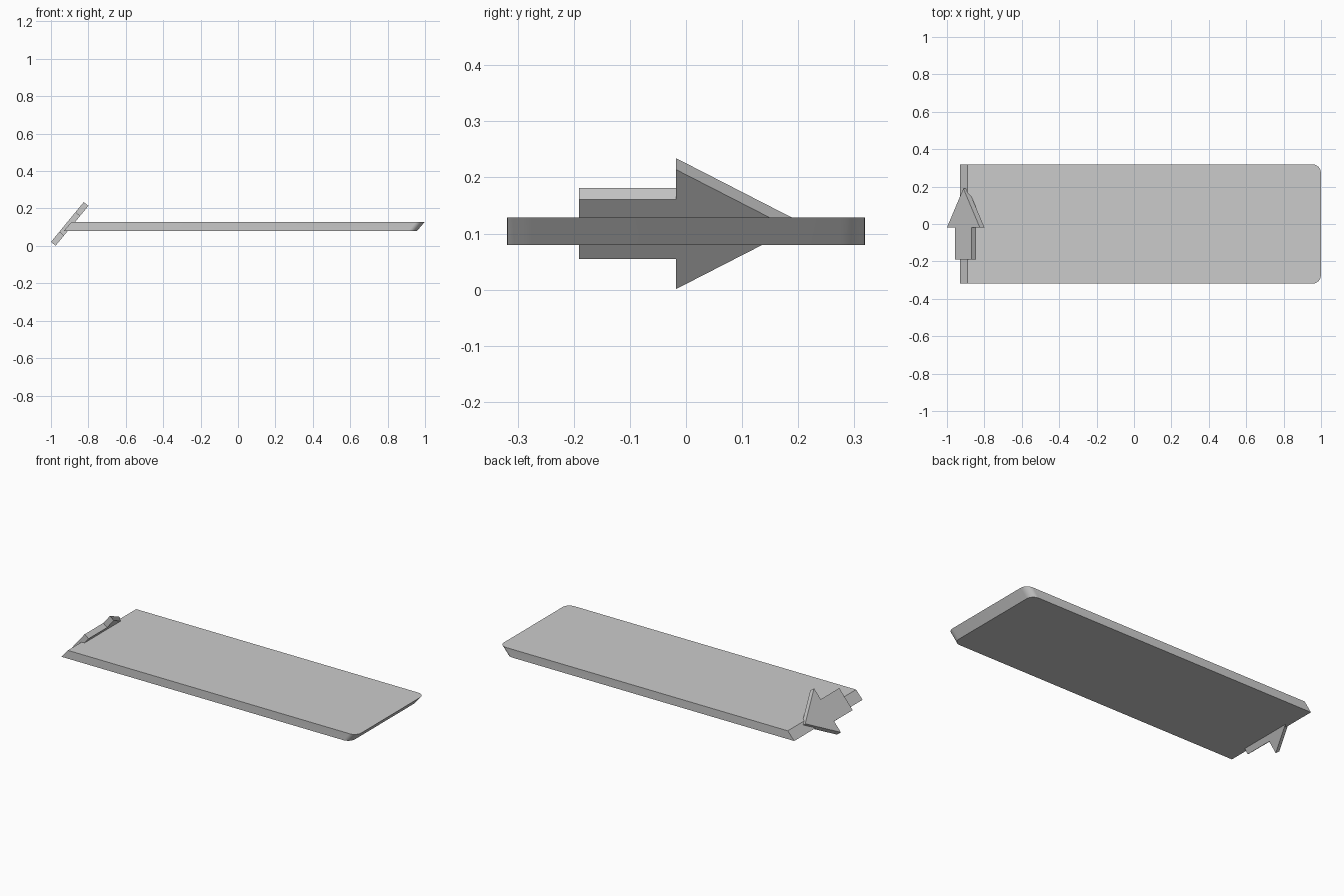
import bpy, bmesh, math
from mathutils import Vector

cube = bpy.data.objects.get("Cube")
if cube:
    bpy.data.objects.remove(cube, do_unlink=True)

grey = bpy.data.materials.new("plain grey")
grey.use_nodes = True
GREY = (0.6, 0.6, 0.6, 1)
grey.diffuse_color = GREY
grey.node_tree.nodes["Principled BSDF"].inputs["Base Color"].default_value = GREY


def prism(name, outline, offset):
    """Sweep a flat outline along an offset into a closed solid."""
    bm = bmesh.new()
    base = bm.faces.new([bm.verts.new(p) for p in outline])
    swept = bmesh.ops.extrude_face_region(bm, geom=[base], use_keep_orig=True)
    verts = [g for g in swept["geom"] if isinstance(g, bmesh.types.BMVert)]
    bmesh.ops.translate(bm, verts=verts, vec=offset)
    bmesh.ops.recalc_face_normals(bm, faces=bm.faces[:])
    mesh = bpy.data.meshes.new(name)
    bm.to_mesh(mesh)
    bm.free()
    mesh.materials.append(grey)
    obj = bpy.data.objects.new(name, mesh)
    bpy.context.collection.objects.link(obj)
    return obj


def corner(x, y, radius, start, steps=8):
    """Quarter arc centred on (x, y), beginning at an angle in degrees."""
    angles = [math.radians(start + 90 * i / steps) for i in range(steps + 1)]
    return [Vector((x + radius * math.cos(a), y + radius * math.sin(a), 0.08))
            for a in angles]


# Slab: rounded far corners, swept upward at a slant so both ends lean
HALF, R = 0.319, 0.045
left, right = -0.931, 0.957
slab_outline = (corner(right - R, HALF - R, R, 0)
                + [Vector((left, HALF, 0.08)), Vector((left, -HALF, 0.08))]
                + corner(right - R, R - HALF, R, 270))
slab = prism("slab", slab_outline, Vector((0.042, 0, 0.049)))

# Arrow: plate lying against the leaning end, pointing to the back
lean = Vector((0.175, 0, 0.213)).normalized()
normal = Vector((-lean.z, 0, lean.x))
centre = Vector((-0.8875, 0, 0.1075))
NECK, TAIL, TIP = -0.018, -0.191, 0.19
half_profile = [(TAIL, 0.069), (NECK, 0.069), (NECK, 0.138)]
profile = (half_profile + [(TIP, 0)]
           + [(y, -w) for y, w in reversed(half_profile)])
arrow_outline = [centre + lean * w + Vector((0, y, 0)) for y, w in profile]
prism("arrow", arrow_outline, normal * 0.032)

# Smooth only the rounded corners of the slab
bpy.ops.object.select_all(action="DESELECT")
slab.select_set(True)
bpy.context.view_layer.objects.active = slab
bpy.ops.object.shade_smooth_by_angle(angle=math.radians(30))
